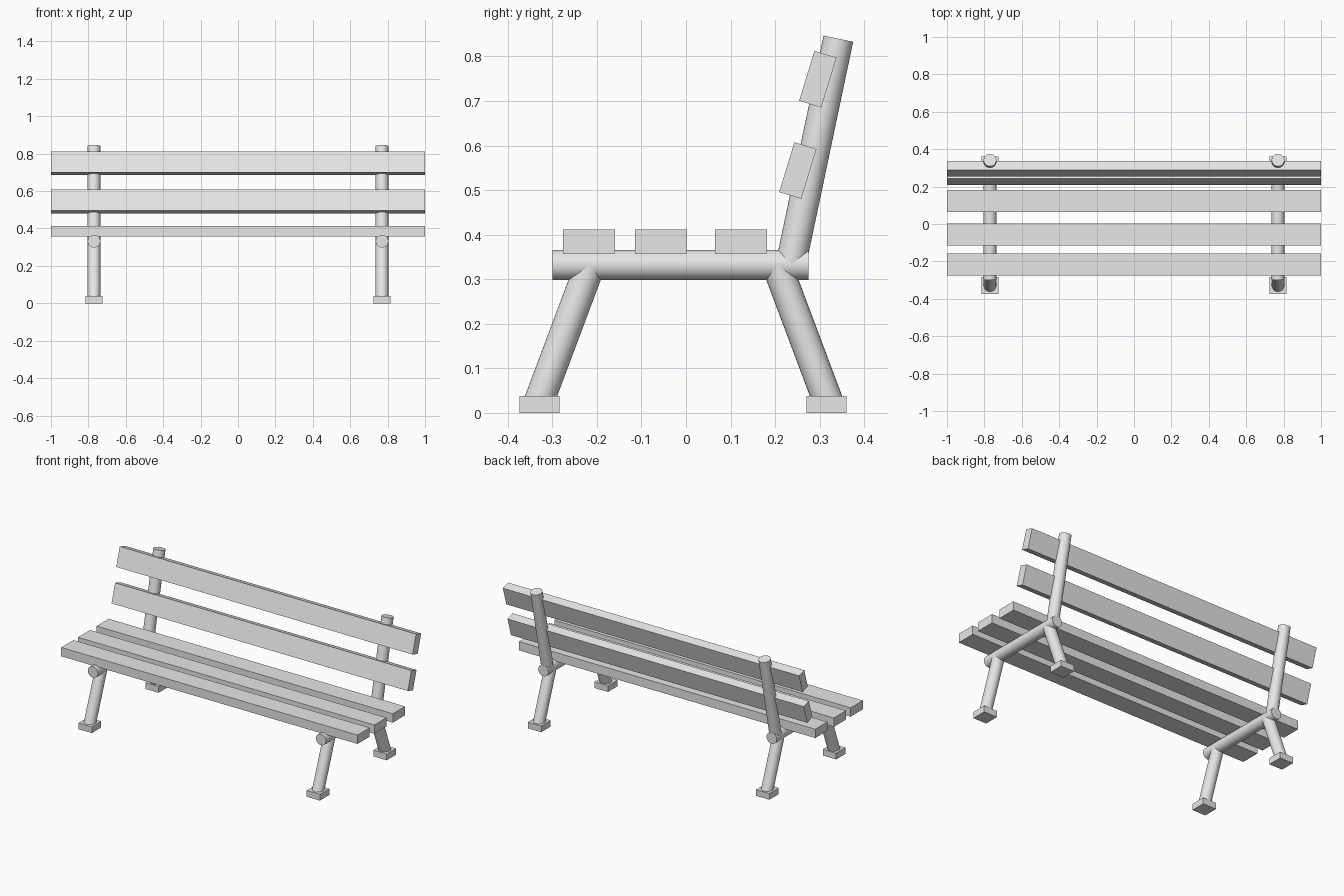
import bpy
from math import radians
from mathutils import Vector

cube = bpy.data.objects.get("Cube")
if cube:
    bpy.data.objects.remove(cube, do_unlink=True)

grey = bpy.data.materials.new("plain_grey")
grey.use_nodes = True
colour = (0.8, 0.8, 0.8, 1)
grey.diffuse_color = colour
grey.node_tree.nodes["Principled BSDF"].inputs["Base Color"].default_value = colour

SIDE_X = 0.77      # distance of each tube frame from the middle
RADIUS = 0.034


def box(name, centre, size, tilt=0):
    bpy.ops.mesh.primitive_cube_add(size=1, location=centre)
    obj = bpy.context.object
    obj.name = name
    obj.scale = size
    bpy.ops.object.transform_apply(location=False, rotation=False, scale=True)
    obj.rotation_euler.x = radians(tilt)
    obj.data.materials.append(grey)


def tube(name, x, start, end):
    a, b = Vector((x, *start)), Vector((x, *end))
    bpy.ops.mesh.primitive_cylinder_add(
        vertices=32, radius=RADIUS, depth=(b - a).length, location=(a + b) / 2)
    obj = bpy.context.object
    obj.name = name
    obj.rotation_euler = (b - a).to_track_quat("Z", "Y").to_euler()
    obj.data.materials.append(grey)
    bpy.ops.object.shade_smooth_by_angle(angle=radians(35))


# Tube frames with feet, one on each side
for side, x in (("left", SIDE_X), ("right", -SIDE_X)):
    tube(f"{side}_seat_rail", x, (-0.30, 0.332), (0.275, 0.332))
    tube(f"{side}_back_post", x, (0.235, 0.332), (0.342, 0.84))
    tube(f"{side}_front_leg", x, (-0.215, 0.332), (-0.332, 0.02))
    tube(f"{side}_rear_leg", x, (0.204, 0.332), (0.321, 0.02))
    box(f"{side}_front_foot", (x, -0.329, 0.019), (0.09, 0.09, 0.038))
    box(f"{side}_rear_foot", (x, 0.315, 0.019), (0.09, 0.09, 0.038))

# Seat planks
for name, y in (("front", -0.2175), ("middle", -0.056), ("rear", 0.1235)):
    box(f"{name}_seat_plank", (0, y, 0.385), (2, 0.117, 0.054))

# Leaning backrest planks
for name, y, z in (("lower", 0.251, 0.544), ("upper", 0.296, 0.749)):
    box(f"{name}_back_plank", (0, y, z), (2, 0.052, 0.117), tilt=-17)
